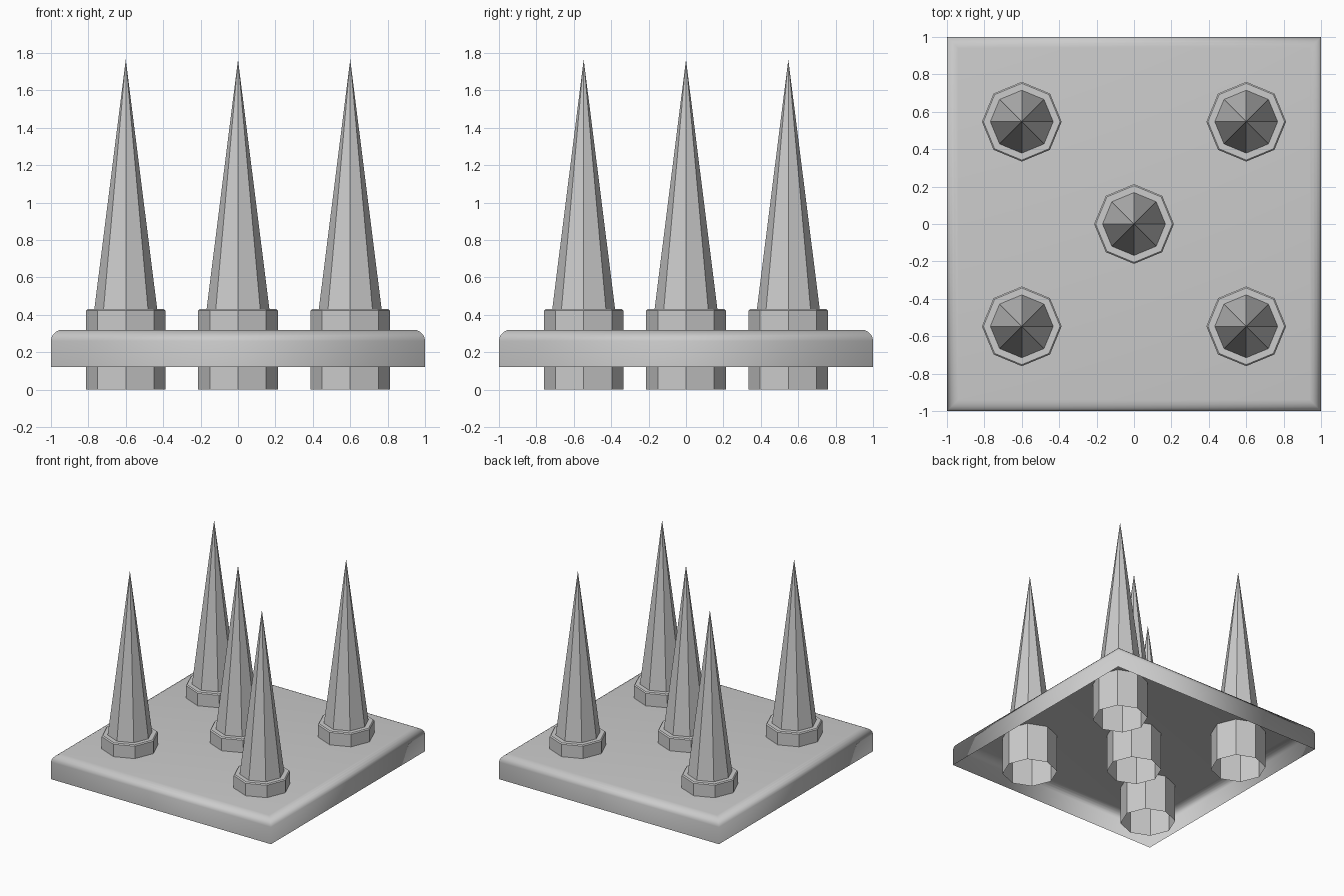
import bpy, bmesh, math

if "Cube" in bpy.data.objects:
    bpy.data.objects.remove(bpy.data.objects["Cube"])


def loft(name, sides, phase, profile, location=(0, 0, 0), cap_top=False, smooth=False):
    """Stack regular rings from (radius, z) points; radius 0 closes to a tip."""
    bm = bmesh.new()
    previous = None
    for radius, z in profile:
        if radius == 0:
            ring = [bm.verts.new((0, 0, z))] * sides
        else:
            ring = [bm.verts.new((radius * math.cos(phase + math.tau * i / sides),
                                  radius * math.sin(phase + math.tau * i / sides), z))
                    for i in range(sides)]
        if previous:
            for i in range(sides):
                j = (i + 1) % sides
                corners = [previous[i], previous[j], ring[j], ring[i]]
                bm.faces.new(list(dict.fromkeys(corners)))
        previous = ring
    if cap_top:
        bm.faces.new(previous)
    for face in bm.faces:
        face.smooth = smooth
    mesh = bpy.data.meshes.new(name)
    bm.to_mesh(mesh)
    bm.free()
    obj = bpy.data.objects.new(name, mesh)
    obj.location = location
    bpy.context.collection.objects.link(obj)
    return obj


# Base plate: open-bottomed square shell with a rounded top edge
round_r = 0.06
half_sizes = [(1.0, 0.12)]
for step in range(6):
    a = math.radians(90 * step / 5)
    half_sizes.append((1 - round_r + round_r * math.cos(a), 0.32 - round_r + round_r * math.sin(a)))
loft("base_plate", 4, math.pi / 4, [(h * math.sqrt(2), z) for h, z in half_sizes],
     cap_top=True, smooth=True)

# Five spikes, each in an octagonal open sleeve that passes through the plate
spots = [(0, 0)] + [(sx * 0.6, sy * 0.547) for sx in (-1, 1) for sy in (-1, 1)]
for n, (x, y) in enumerate(spots, 1):
    loft(f"sleeve_{n}", 8, 0, [(0.213, 0), (0.213, 0.422), (0.205, 0.43), (0.168, 0.43)], (x, y, 0))
    loft(f"spike_{n}", 8, 0, [(0.168, 0.43), (0, 1.765)], (x, y, 0))
